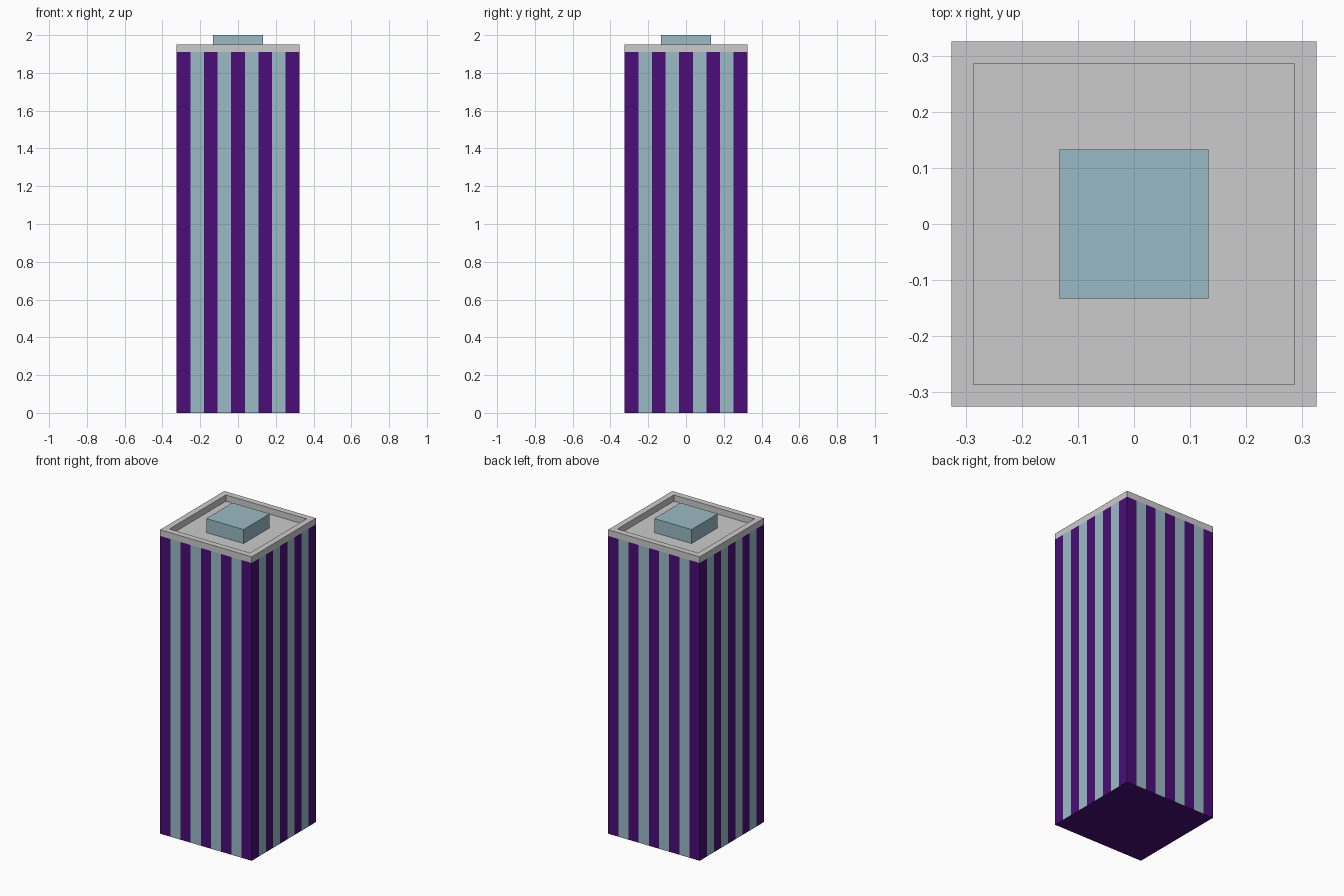
import bpy, bmesh
from mathutils import Matrix

if "Cube" in bpy.data.objects:
    bpy.data.objects.remove(bpy.data.objects["Cube"])

HALF, WALL_TOP, RIM_TOP, TOP = 0.325, 1.91, 1.95, 2.0
INNER, HUT, STRIPES = 0.286, 0.1325, 9


def material(name, rgb):
    m = bpy.data.materials.new(name)
    m.diffuse_color = (*rgb, 1)
    m.use_nodes = True
    m.node_tree.nodes["Principled BSDF"].inputs["Base Color"].default_value = m.diffuse_color
    return m


def finish(name, bm, *mats):
    mesh = bpy.data.meshes.new(name)
    bmesh.ops.recalc_face_normals(bm, faces=bm.faces)
    bm.to_mesh(mesh)
    bm.free()
    for m in mats:
        mesh.materials.append(m)
    obj = bpy.data.objects.new(name, mesh)
    bpy.context.collection.objects.link(obj)
    return obj


def square(bm, half, z):
    return [bm.verts.new((x * half, y * half, z))
            for x, y in ((-1, -1), (1, -1), (1, 1), (-1, 1))]


def bridge(bm, a, b):
    return [bm.faces.new((a[i - 1], a[i], b[i], b[i - 1])) for i in range(len(a))]


purple = material("purple", (0.07, 0.004, 0.19))
glass = material("pale_blue", (0.323, 0.497, 0.558))

# Tower walls: alternating vertical strips on all four sides, plus the base
bm = bmesh.new()
outline = []
for side in range(4):
    turn = Matrix.Rotation(side * 1.5707963, 3, 'Z')
    for i in range(STRIPES):
        p = turn @ Matrix.Identity(3).col[0]
        p = turn @ type(p)((-HALF + 2 * HALF * i / STRIPES, -HALF, 0))
        outline.append(p)
low = [bm.verts.new(p) for p in outline]
high = [bm.verts.new((p.x, p.y, WALL_TOP)) for p in outline]
for i, face in enumerate(bridge(bm, low, high)):
    # face i spans outline points i-1 to i
    face.material_index = ((i - 1) % (4 * STRIPES)) % STRIPES % 2
bm.faces.new(low[::-1])
finish("tower_walls", bm, purple, glass)

# Roof: raised parapet around a recessed deck that closes the walls
bm = bmesh.new()
loops = [square(bm, h, z) for h, z in
         ((HALF, WALL_TOP), (HALF, RIM_TOP), (INNER, RIM_TOP), (INNER, WALL_TOP))]
for a, b in zip(loops, loops[1:]):
    bridge(bm, a, b)
bm.faces.new(loops[-1])
finish("roof_parapet", bm)

# Rooftop plant box standing on the deck
bm = bmesh.new()
bottom, top = square(bm, HUT, WALL_TOP), square(bm, HUT, TOP)
bridge(bm, bottom, top)
bm.faces.new(bottom[::-1])
bm.faces.new(top)
finish("rooftop_box", bm, glass)

# Orient the open shells outward: the deck faces up, the walls face out
for name in ("tower_walls", "roof_parapet"):
    mesh = bpy.data.objects[name].data
    ref = mesh.polygons[0]
    if ref.normal.dot(ref.center * 1 - type(ref.center)((0, 0, ref.center.z))) < 0:
        mesh.flip_normals()
